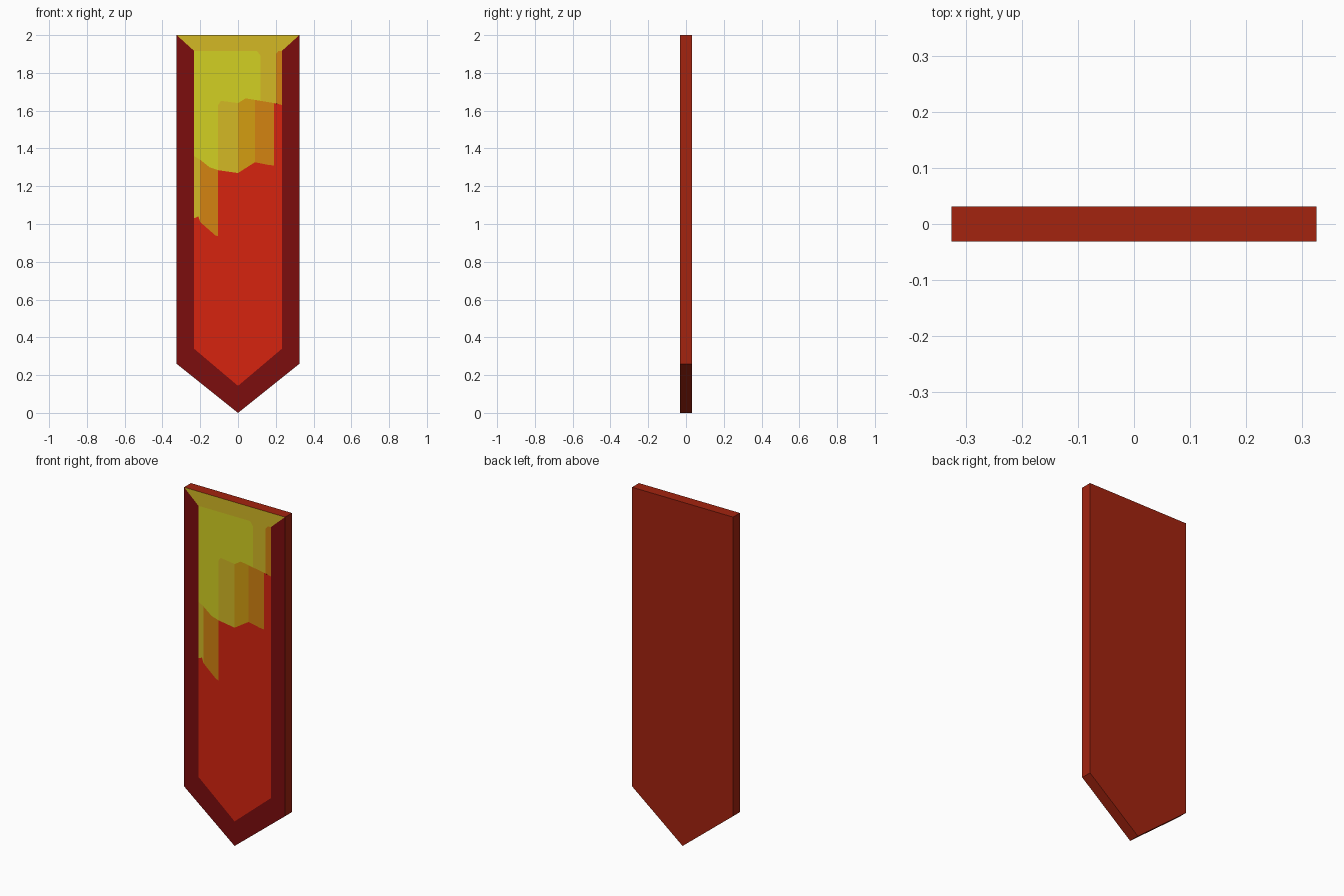
import bpy
import bmesh

if "Cube" in bpy.data.objects:
    bpy.data.objects.remove(bpy.data.objects["Cube"])

W, D = 0.325, 0.0315          # half width, half thickness
IW = 0.233                    # half width of the inner panel


def lin(v):
    v = min(v * 1.06 / 255, 1)
    return v / 12.92 if v <= 0.04045 else ((v + 0.055) / 1.055) ** 2.4


def mat(name, r, g, b):
    m = bpy.data.materials.new(name)
    m.diffuse_color = (lin(r), lin(g), lin(b), 1)
    m.use_nodes = True
    m.node_tree.nodes["Principled BSDF"].inputs["Base Color"].default_value = m.diffuse_color
    return m


brick = mat("brick red", 154, 33, 14)
dark = mat("dark red", 117, 12, 13)
red = mat("bright red", 202, 34, 14)
yellow = mat("yellow", 199, 196, 32)
gold = mat("gold", 200, 174, 35)
amber = mat("amber", 200, 148, 16)
orange = mat("orange", 200, 124, 16)


def make(name, faces, mats):
    """faces: list of (3D points, material index)"""
    bm = bmesh.new()
    for pts, mi in faces:
        bm.faces.new([bm.verts.new(p) for p in pts]).material_index = mi
    bmesh.ops.remove_doubles(bm, verts=bm.verts, dist=1e-5)
    me = bpy.data.meshes.new(name)
    bm.to_mesh(me)
    bm.free()
    for m in mats:
        me.materials.append(m)
    ob = bpy.data.objects.new(name, me)
    bpy.context.collection.objects.link(ob)


def front(pts):
    """Front-facing polygon, given counter-clockwise in (x, z)."""
    return [(x, -D, z) for x, z in pts]


# Outline of the plate and of the inner panel, counter-clockwise from the tip
outer = [(0, 0), (W, 0.26), (W, 2), (-W, 2), (-W, 0.26)]
inner = [(0, 0.143), (IW, 0.34), (IW, 1.917), (-IW, 1.917), (-IW, 0.34)]

# Plate: back, rim and mitred front border (gold along the top)
faces = [([(x, D, z) for x, z in reversed(outer)], 0)]
for i in range(5):
    j = (i + 1) % 5
    a, b = outer[i], outer[j]
    faces.append(([(a[0], -D, a[1]), (a[0], D, a[1]),
                   (b[0], D, b[1]), (b[0], -D, b[1])], 0))
    faces.append((front([a, b, inner[j], inner[i]]), 2 if i == 2 else 1))
make("banner_plate", faces, [brick, dark, gold])

# Lower red field with its ragged upper edge
make("red_field", [(front([
    (-IW, 0.34), (0, 0.143), (IW, 0.34), (IW, 1.63), (0.19, 1.64),
    (0.19, 1.31), (0.165, 1.312), (0.09, 1.327), (0, 1.27), (-0.105, 1.285),
    (-0.105, 0.935), (-0.12, 0.94), (-0.2, 1.01), (-0.21, 1.04),
    (-IW, 1.03)]), 0)], [red])

# Dripping bands, flush with the front
make("yellow_band", [(front([
    (-IW, 1.917), (-IW, 1.36), (-0.2, 1.34), (-0.15, 1.30), (-0.105, 1.285),
    (-0.105, 1.63), (-0.09, 1.652), (0, 1.64), (0.04, 1.665), (0.12, 1.652),
    (0.12, 1.89), (0.1, 1.917)]), 0)], [yellow])

make("gold_drips", [
    (front([(0.1, 1.917), (0.12, 1.89), (0.12, 1.652), (0.19, 1.64),
            (0.2, 1.638), (0.2, 1.9), (0.215, 1.917)]), 0),
    (front([(-0.105, 1.63), (-0.105, 1.285), (0, 1.27), (0, 1.64),
            (-0.09, 1.652)]), 0),
    (front([(-IW, 1.36), (-IW, 1.03), (-0.21, 1.04), (-0.2, 1.01),
            (-0.2, 1.34)]), 0)], [gold])

make("amber_drip", [
    (front([(0, 1.64), (0, 1.27), (0.09, 1.327), (0.09, 1.657),
            (0.04, 1.665)]), 0)], [amber])

make("orange_drips", [
    (front([(0.09, 1.657), (0.09, 1.327), (0.165, 1.312), (0.19, 1.31),
            (0.19, 1.64), (0.12, 1.652)]), 0),
    (front([(0.2, 1.638), (IW, 1.63), (IW, 1.917), (0.215, 1.917),
            (0.2, 1.9)]), 0),
    (front([(-0.2, 1.34), (-0.2, 1.01), (-0.12, 0.94), (-0.105, 0.935),
            (-0.105, 1.285), (-0.15, 1.30)]), 0)], [orange])
